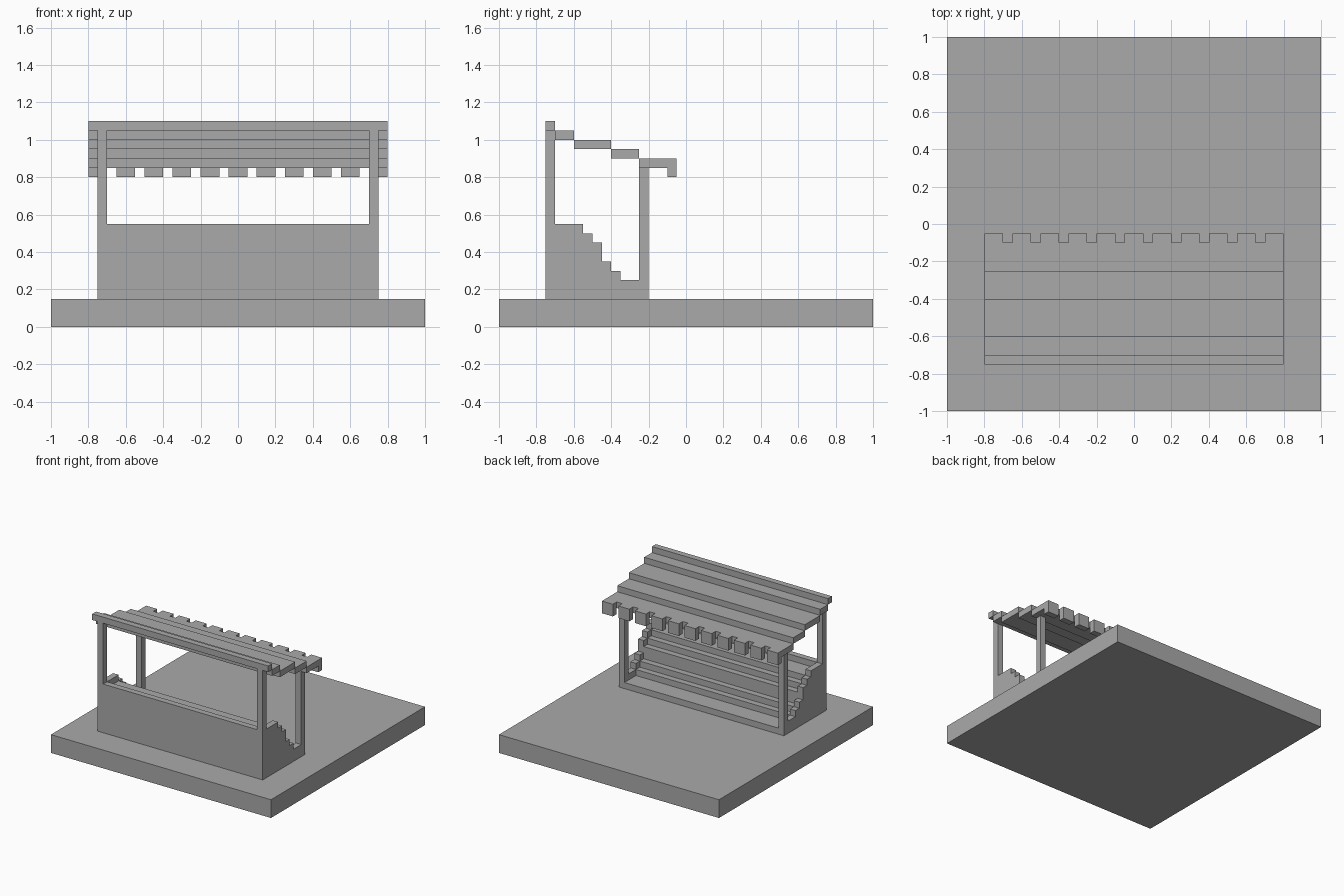
import bpy
import bmesh

cube = bpy.data.objects.get("Cube")
if cube:
    bpy.data.objects.remove(cube, do_unlink=True)

grey = bpy.data.materials.new("plain grey")
grey.use_nodes = True
colour = (0.4, 0.4, 0.4, 1)
grey.diffuse_color = colour
grey.node_tree.nodes["Principled BSDF"].inputs["Base Color"].default_value = colour


def finish(name, bm):
    bmesh.ops.recalc_face_normals(bm, faces=bm.faces)
    mesh = bpy.data.meshes.new(name)
    bm.to_mesh(mesh)
    bm.free()
    mesh.materials.append(grey)
    obj = bpy.data.objects.new(name, mesh)
    bpy.context.collection.objects.link(obj)
    return obj


def box(name, x, y, z):
    """Box from (low, high) ranges on each axis."""
    bm = bmesh.new()
    bmesh.ops.create_cube(bm, size=1)
    for v in bm.verts:
        for axis, (low, high) in enumerate((x, y, z)):
            v.co[axis] = low if v.co[axis] < 0 else high
    return finish(name, bm)


def stepped(name, x0, x1, steps, back, bottom):
    """Extrude a staircase along x; steps are (front y, top z) from back to front."""
    outline = [(back, bottom)]
    y_prev = back
    for y, z in steps:
        outline += [(y_prev, z), (y, z)]
        y_prev = y
    outline.append((y_prev, bottom))
    bm = bmesh.new()
    face = bm.faces.new([bm.verts.new((x0, y, z)) for y, z in outline])
    new = bmesh.ops.extrude_face_region(bm, geom=[face])["geom"]
    bmesh.ops.translate(bm, vec=(x1 - x0, 0, 0),
                        verts=[g for g in new if isinstance(g, bmesh.types.BMVert)])
    return finish(name, bm)


GROUND = 0.15
WALL_STEPS = [(-0.55, 0.55), (-0.50, 0.50), (-0.45, 0.45),
              (-0.40, 0.35), (-0.35, 0.30), (-0.20, 0.25)]

# Ground slab and rear wall
box("ground_slab", (-1, 1), (-1, 1), (0, GROUND))
box("rear_wall", (-0.7, 0.7), (-0.75, -0.70), (GROUND, 0.55))

# Seating tiers sit one step below the side walls
tiers = [(y, z - 0.05) for y, z in WALL_STEPS]
stepped("seating_tiers", -0.7, 0.7, tiers, -0.70, GROUND)

# Side walls and roof posts, mirrored
for side, label in ((-1, "right"), (1, "left")):
    x = sorted((side * 0.70, side * 0.75))
    wall = WALL_STEPS[:-1] + [(-0.25, 0.25)]
    stepped(label + "_side_wall", x[0], x[1], wall, -0.75, GROUND)
    box(label + "_tall_post", x, (-0.75, -0.70), (0.55, 1.05))
    box(label + "_short_post", x, (-0.25, -0.20), (GROUND, 0.85))

# Roof slabs stepping down
roof_edges = [-0.75, -0.70, -0.60, -0.40, -0.25, -0.10]
for i, y in enumerate(zip(roof_edges, roof_edges[1:])):
    top = 1.10 - 0.05 * i
    box(f"roof_slab_{i + 1}", (-0.8, 0.8), y, (top - 0.05, top))

# Hanging teeth along the low edge of the roof
for i in range(11):
    x = -0.8 + 0.15 * i
    box(f"awning_tooth_{i + 1}", (x, x + 0.1), (-0.10, -0.05), (0.80, 0.90))
